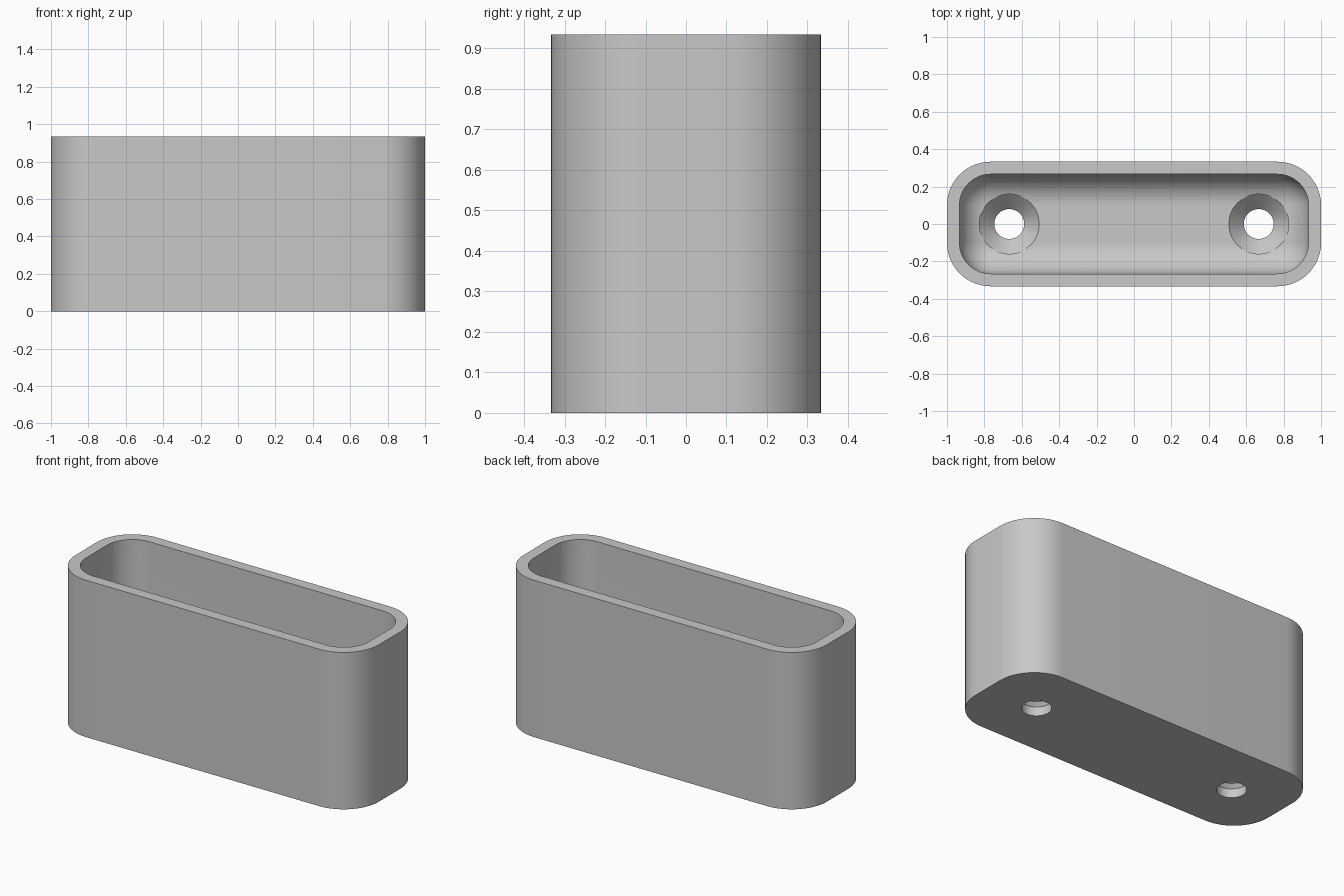
import bpy, bmesh
from math import sin, cos, pi, radians

cube = bpy.data.objects.get("Cube")
if cube:
    bpy.data.objects.remove(cube, do_unlink=True)

HALF_X, HALF_Y, HEIGHT = 1.0, 0.333, 0.935
WALL, FLOOR, CORNER = 0.067, 0.133, 0.233
FILLET = CORNER - WALL
HOLE_X, HOLE_R, SINK_R = 0.667, 0.08, 0.16

grey = bpy.data.materials.new("light grey")
grey.use_nodes = True
grey.diffuse_color = (0.58, 0.58, 0.58, 1)
grey.node_tree.nodes["Principled BSDF"].inputs["Base Color"].default_value = (0.58, 0.58, 0.58, 1)


def rounded_ring(inset, z, steps=16):
    """Rounded rectangle, offset inward from the outer wall."""
    r = max(CORNER - inset, 0)
    cx, cy = HALF_X - CORNER, HALF_Y - CORNER
    points = []
    for q, (sx, sy) in enumerate(((1, 1), (-1, 1), (-1, -1), (1, -1))):
        for i in range(steps + 1):
            a = (q + i / steps) * pi / 2
            points.append((sx * cx + r * cos(a), sy * cy + r * sin(a), z))
    return points


def circle(x, r, z, sides=48):
    return [(x + r * cos(2 * pi * i / sides), r * sin(2 * pi * i / sides), z)
            for i in range(sides)]


def loft(name, rings):
    """Closed solid through a stack of equal-length rings."""
    bm = bmesh.new()
    loops = [[bm.verts.new(p) for p in ring] for ring in rings]
    for a, b in zip(loops, loops[1:]):
        for i in range(len(a)):
            j = (i + 1) % len(a)
            bm.faces.new((a[i], a[j], b[j], b[i]))
    bm.faces.new(loops[0][::-1])
    bm.faces.new(loops[-1])
    bmesh.ops.remove_doubles(bm, verts=bm.verts, dist=1e-5)
    bmesh.ops.recalc_face_normals(bm, faces=bm.faces)
    mesh = bpy.data.meshes.new(name)
    bm.to_mesh(mesh)
    bm.free()
    obj = bpy.data.objects.new(name, mesh)
    mesh.materials.append(grey)
    bpy.context.collection.objects.link(obj)
    return obj


# Cup: outer wall, rim, inner wall, then a rounded transition to the floor
rings = [rounded_ring(0, 0), rounded_ring(0, HEIGHT), rounded_ring(WALL, HEIGHT)]
for k in range(17):
    t = k / 16 * pi / 2
    rings.append(rounded_ring(WALL + FILLET * (1 - cos(t)),
                              FLOOR + FILLET * (1 - sin(t))))
cup = loft("cup", rings)

# Countersunk screw holes through the floor
bpy.context.view_layer.objects.active = cup
for side in (-1, 1):
    x = side * HOLE_X
    drill = loft("drill", [circle(x, HOLE_R, -0.1),
                           circle(x, HOLE_R, FLOOR - (SINK_R - HOLE_R)),
                           circle(x, SINK_R, FLOOR),
                           circle(x, SINK_R, FLOOR + 0.2)])
    drill.hide_render = True
    cut = cup.modifiers.new("screw hole", 'BOOLEAN')
    cut.operation = 'DIFFERENCE'
    cut.solver = 'EXACT'
    cut.object = drill
    bpy.ops.object.modifier_apply(modifier=cut.name)
    bpy.data.objects.remove(drill, do_unlink=True)

# Smooth curves, crisp rims
cup.select_set(True)
bpy.ops.object.shade_smooth_by_angle(angle=radians(30))
